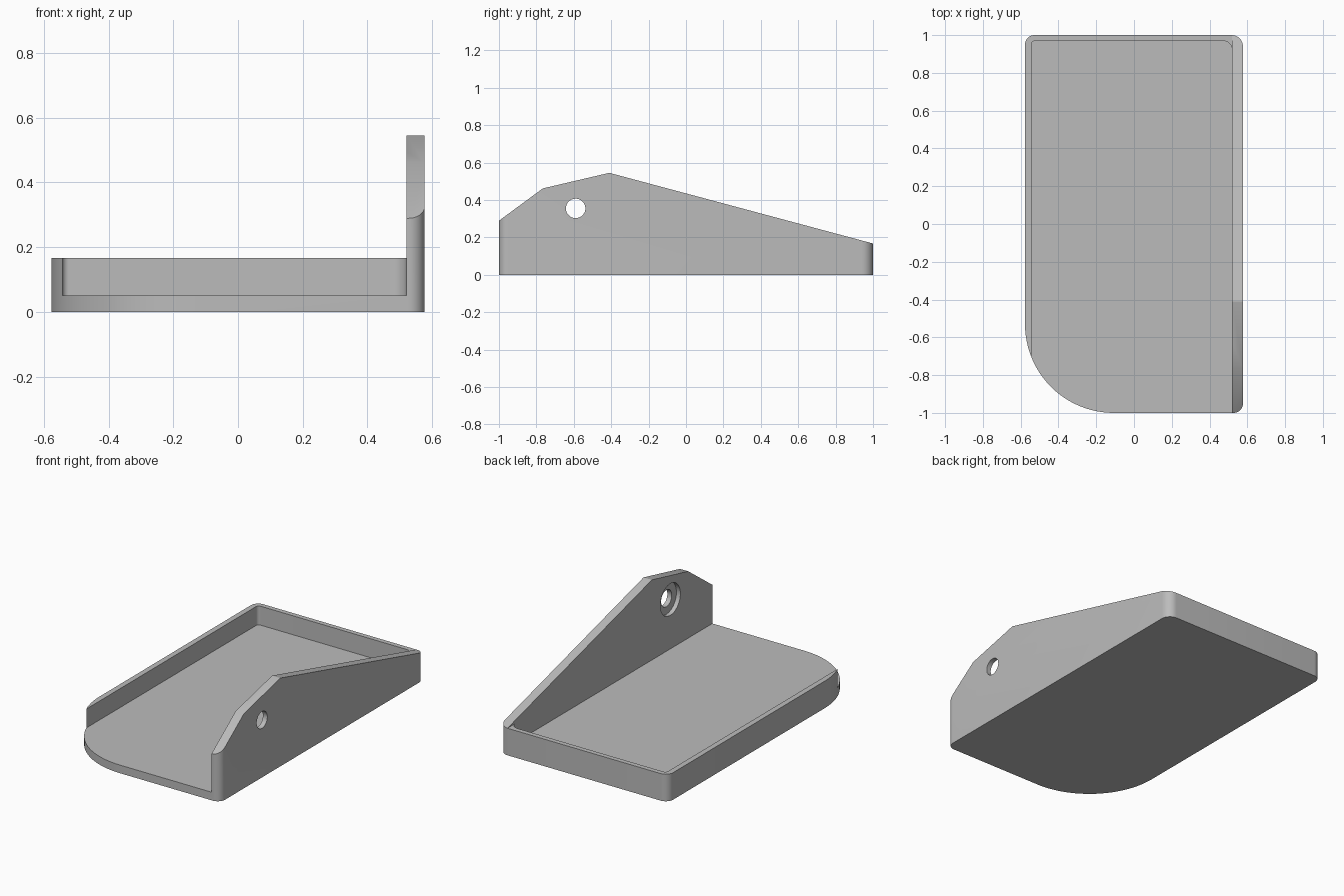
import bpy, bmesh
from math import cos, sin, pi, radians
from mathutils import Vector

cube = bpy.data.objects.get("Cube")
if cube:
    bpy.data.objects.remove(cube, do_unlink=True)

# Main dimensions
W, L, H = 0.577, 1.0, 0.167        # half width, half length, low rim height
FLOOR, WALL_IN, RIM_IN, BACK_IN = 0.05, 0.52, -0.543, 0.97
HOLE_Y, HOLE_Z = -0.59, 0.355

grey = bpy.data.materials.new("plain grey")
grey.use_nodes = True
grey.diffuse_color = (0.5, 0.5, 0.5, 1)
grey.node_tree.nodes["Principled BSDF"].inputs["Base Color"].default_value = (0.5, 0.5, 0.5, 1)


def rounded_rect(x0, x1, y0, y1, radii):
    """Outline with a radius per corner: front left, front right, back right, back left (seen from above)."""
    pts = []
    corners = [(x0, y0, 1, 1), (x1, y0, -1, 1), (x1, y1, -1, -1), (x0, y1, 1, -1)]
    for i, ((x, y, sx, sy), r) in enumerate(zip(corners, radii)):
        if r == 0:
            pts.append((x, y))
            continue
        steps = 24 if r > 0.2 else 10
        for k in range(steps + 1):
            a = pi + (i + k / steps) * pi / 2
            pts.append((x + sx * r + r * cos(a), y + sy * r + r * sin(a)))
    return pts


def prism(name, base, offset):
    """Solid made by sweeping a flat outline along an offset."""
    bm = bmesh.new()
    face = bm.faces.new([bm.verts.new(p) for p in base])
    swept = bmesh.ops.extrude_face_region(bm, geom=[face], use_keep_orig=True)
    verts = [g for g in swept["geom"] if isinstance(g, bmesh.types.BMVert)]
    bmesh.ops.translate(bm, verts=verts, vec=Vector(offset))
    bmesh.ops.recalc_face_normals(bm, faces=bm.faces)
    mesh = bpy.data.meshes.new(name)
    bm.to_mesh(mesh)
    bm.free()
    obj = bpy.data.objects.new(name, mesh)
    bpy.context.collection.objects.link(obj)
    return obj


def upright(name, outline, z0, z1):
    return prism(name, [(x, y, z0) for x, y in outline], (0, 0, z1 - z0))


def sideways(name, outline, x0, x1):
    return prism(name, [(x0, y, z) for y, z in outline], (x1 - x0, 0, 0))


def disc(r):
    return [(HOLE_Y + r * cos(k * pi / 24), HOLE_Z + r * sin(k * pi / 24)) for k in range(48)]


# Solid block with one large rounded front corner
tray = upright("tray_with_side_wall", rounded_rect(-W, W, -L, L, (0.47, 0.05, 0.06, 0.05)), 0, 0.6)
tray.data.materials.append(grey)

cutters = [
    # Tray pocket, open at the front
    upright("pocket_cutter", rounded_rect(RIM_IN, WALL_IN, -1.2, BACK_IN, (0, 0, 0.05, 0.02)), FLOOR, 0.8),
    # Space above the low rims
    upright("rim_cutter", rounded_rect(-0.8, WALL_IN, -1.3, 1.3, (0, 0, 0, 0)), H, 0.9),
    # Sloping top edge of the tall wall
    sideways("slope_cutter", [(-1.23, 0.12), (-0.765, 0.462), (-0.41, 0.545), (1.4, 0.06),
                              (1.4, 1), (-1.23, 1)], 0.4, 0.8),
    # Through hole and its inner counterbore
    sideways("hole_cutter", disc(0.052), 0.45, 0.7),
    sideways("counterbore_cutter", disc(0.098), 0.45, WALL_IN + 0.027),
]
bpy.context.view_layer.objects.active = tray
for cutter in cutters:
    cutter.hide_render = True
    mod = tray.modifiers.new(cutter.name, "BOOLEAN")
    mod.operation, mod.solver, mod.object = "DIFFERENCE", "EXACT", cutter
    bpy.ops.object.modifier_apply(modifier=mod.name)
    bpy.data.objects.remove(cutter, do_unlink=True)

# Smooth the round corners, keep the hard edges
bpy.ops.object.select_all(action="DESELECT")
tray.select_set(True)
bpy.ops.object.shade_smooth_by_angle(angle=radians(25))
